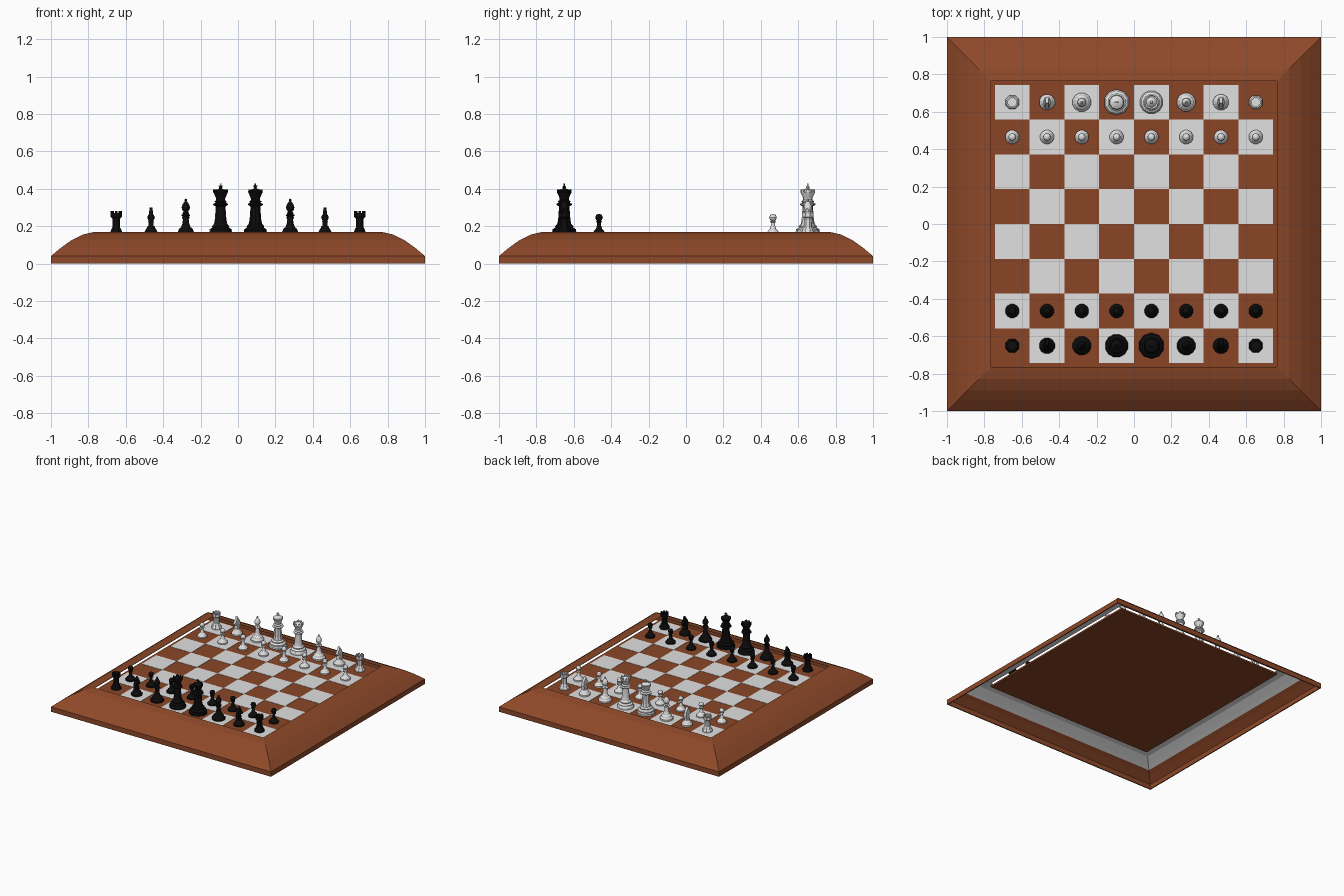
import bpy, bmesh, math
from mathutils import Matrix, Vector

if "Cube" in bpy.data.objects:
    bpy.data.objects.remove(bpy.data.objects["Cube"])

PITCH = 0.186      # size of one square
TOP = 0.151        # height of the playing surface


def material(name, rgb):
    m = bpy.data.materials.new(name)
    m.diffuse_color = (*rgb, 1)
    m.use_nodes = True
    m.node_tree.nodes["Principled BSDF"].inputs["Base Color"].default_value = m.diffuse_color
    return m


BROWN = material("wood_brown", (0.27, 0.066, 0.022))
SQUARE = material("square_brown", (0.255, 0.062, 0.019))
WHITE = material("white", (0.75, 0.75, 0.75))
BLACK = material("black", (0.004, 0.004, 0.004))


def finish(bm, name, mat):
    bmesh.ops.recalc_face_normals(bm, faces=bm.faces[:])
    me = bpy.data.meshes.new(name)
    bm.to_mesh(me)
    bm.free()
    me.materials.append(mat)
    return me


def place(me, name, loc=(0, 0, 0), rot=0):
    ob = bpy.data.objects.new(name, me)
    ob.location = loc
    ob.rotation_euler.z = rot
    bpy.context.collection.objects.link(ob)
    return ob


def box(bm, size, loc, rot=0):
    m = (Matrix.Rotation(rot, 4, 'Z') @ Matrix.Translation(loc)
         @ Matrix.Diagonal((*size, 1)))
    bmesh.ops.create_cube(bm, size=1, matrix=m)


def lathe(bm, profile, sides):
    """Turn (radius, height) points around z; radius 0 closes to a point."""
    rings = []
    for r, z in profile:
        if r == 0:
            rings.append([bm.verts.new((0, 0, z))])
        else:
            rings.append([bm.verts.new((r * math.cos(a), r * math.sin(a), z))
                          for a in (2 * math.pi * (k + .5) / sides for k in range(sides))])
    for a, b in zip(rings, rings[1:]):
        for k in range(sides):
            n = (k + 1) % sides
            vs = [a[k % len(a)], a[n % len(a)], b[n % len(b)], b[k % len(b)]]
            bm.faces.new(list(dict.fromkeys(vs)))


def square_frame(name, profile, mat):
    """Sweep a closed (half width, height) section round a mitred square."""
    bm = bmesh.new()
    rings = [[bm.verts.new((sx * a, sy * a, z))
              for sx, sy in ((-1, -1), (1, -1), (1, 1), (-1, 1))] for a, z in profile]
    for a, b in zip(rings, rings[1:] + rings[:1]):
        for k in range(4):
            n = (k + 1) % 4
            bm.faces.new((a[k], a[n], b[n], b[k]))
    return place(finish(bm, name, mat), name)


# Board: hollow bevelled frame, white lining under it, floating playing plate
square_frame("frame", [(1, 0), (1, .04), (.945, .086), (.89, .125), (.83, .155), (.765, .17),
                       (.765, .168), (.83, .153), (.888, .122), (.942, .083), (.992, .039), (.992, 0)],
             BROWN)
square_frame("frame_lining", [(.915, .101), (.887, .121), (.83, .152), (.767, .167),
                              (.767, .165), (.83, .150), (.885, .119)], WHITE)
bm = bmesh.new()
box(bm, (1.53, 1.53, .014), (0, 0, .142))
place(finish(bm, "playing_plate", SQUARE), "playing_plate")

# Light squares as thin plates
bm = bmesh.new()
for i in range(8):
    for j in range(8):
        if (i + j) % 2:
            box(bm, (PITCH, PITCH, .004), ((i - 3.5) * PITCH, (j - 3.5) * PITCH, .149))
place(finish(bm, "light_squares", WHITE), "light_squares")


# Chess pieces, each built standing on z = 0 and facing +y
def pawn(bm):
    lathe(bm, [(0, 0), (.038, 0), (.038, .010), (.031, .018), (.026, .026), (.017, .034),
               (.011, .055), (.010, .068), (.018, .073), (.010, .078), (.017, .084),
               (.021, .095), (.017, .107), (.009, .113), (0, .115)], 12)


def rook(bm):
    lathe(bm, [(0, 0), (.039, 0), (.039, .012), (.032, .022), (.029, .032), (.022, .042),
               (.021, .085), (.024, .092), (.032, .098), (.032, .118),
               (.024, .118), (.024, .105), (0, .105)], 8)
    for k in range(8):
        box(bm, (.008, .013, .014), (.0262, 0, .123), math.pi * k / 4)


def knight(bm):
    lathe(bm, [(0, 0), (.043, 0), (.043, .012), (.035, .020), (.030, .030),
               (.022, .040), (.020, .050), (0, .050)], 12)
    # horse head cut from a side outline
    side = [(-.020, .046), (.018, .046), (.014, .070), (.006, .088), (.026, .082), (.034, .090),
            (.030, .104), (.012, .130), (.004, .148), (-.004, .134), (-.020, .115), (-.026, .085)]
    f = bm.faces.new([bm.verts.new((-.013, y, z)) for y, z in side])
    ext = bmesh.ops.extrude_face_region(bm, geom=[f], use_keep_orig=True)
    for v in ext["geom"]:
        if isinstance(v, bmesh.types.BMVert):
            v.co.x += .026
    for v in bm.verts:                       # taper towards the ears
        if v.co.z > .1:
            v.co.x *= .7


def bishop(bm):
    lathe(bm, [(0, 0), (.051, 0), (.051, .012), (.042, .022), (.038, .034), (.026, .044),
               (.019, .062), (.014, .100), (.024, .105), (.024, .110), (.014, .115),
               (.019, .120), (.012, .126), (.021, .138), (.023, .150), (.018, .166),
               (.008, .180), (.005, .182), (.008, .188), (.005, .194), (0, .196)], 12)


def royal_body(s, top):
    return [(0, 0), (.066 * s, 0), (.066 * s, .014), (.060 * s, .022), (.060 * s, .032),
            (.045 * s, .042), (.047 * s, .050), (.036 * s, .060), (.031 * s, .085),
            (.027 * s, .140), (.027 * s, .155), (.040 * s, .162), (.040 * s, .168),
            (.028 * s, .174), (.034 * s, .181), (.024 * s, .188)] + top


def queen(bm):
    lathe(bm, royal_body(.95, [(.026, .200), (.039, .228), (.036, .236), (.028, .232),
                               (.016, .244), (.007, .250), (.010, .257), (.006, .264), (0, .266)]), 12)
    for k in range(8):                       # coronet points
        box(bm, (.007, .012, .014), (.036, 0, .237), math.pi * k / 4)


def king(bm):
    lathe(bm, royal_body(1.05, [(.027, .205), (.037, .226), (.040, .232), (.037, .238),
                                (.020, .246), (.008, .250), (0, .251)]), 10)
    box(bm, (.007, .007, .028), (0, 0, .262))   # cross
    box(bm, (.024, .007, .007), (0, 0, .264))


BUILD = dict(pawn=pawn, rook=rook, knight=knight, bishop=bishop, queen=queen, king=king)
wings = ["rook", "knight", "bishop"]
for side, mat, sgn, middle in (("black", BLACK, -1, ["queen", "king"]),
                               ("white", WHITE, 1, ["king", "queen"])):
    meshes = {}
    for kind, make in BUILD.items():
        bm = bmesh.new()
        make(bm)
        meshes[kind] = finish(bm, f"{side}_{kind}", mat)
    rot = math.pi if sgn > 0 else 0
    for i, kind in enumerate(wings + middle + wings[::-1]):
        x = (i - 3.5) * PITCH
        place(meshes[kind], f"{side}_{kind}_{i + 1}", (x, sgn * 3.5 * PITCH, TOP), rot)
        place(meshes["pawn"], f"{side}_pawn_{i + 1}", (x, sgn * 2.5 * PITCH, TOP), rot)
